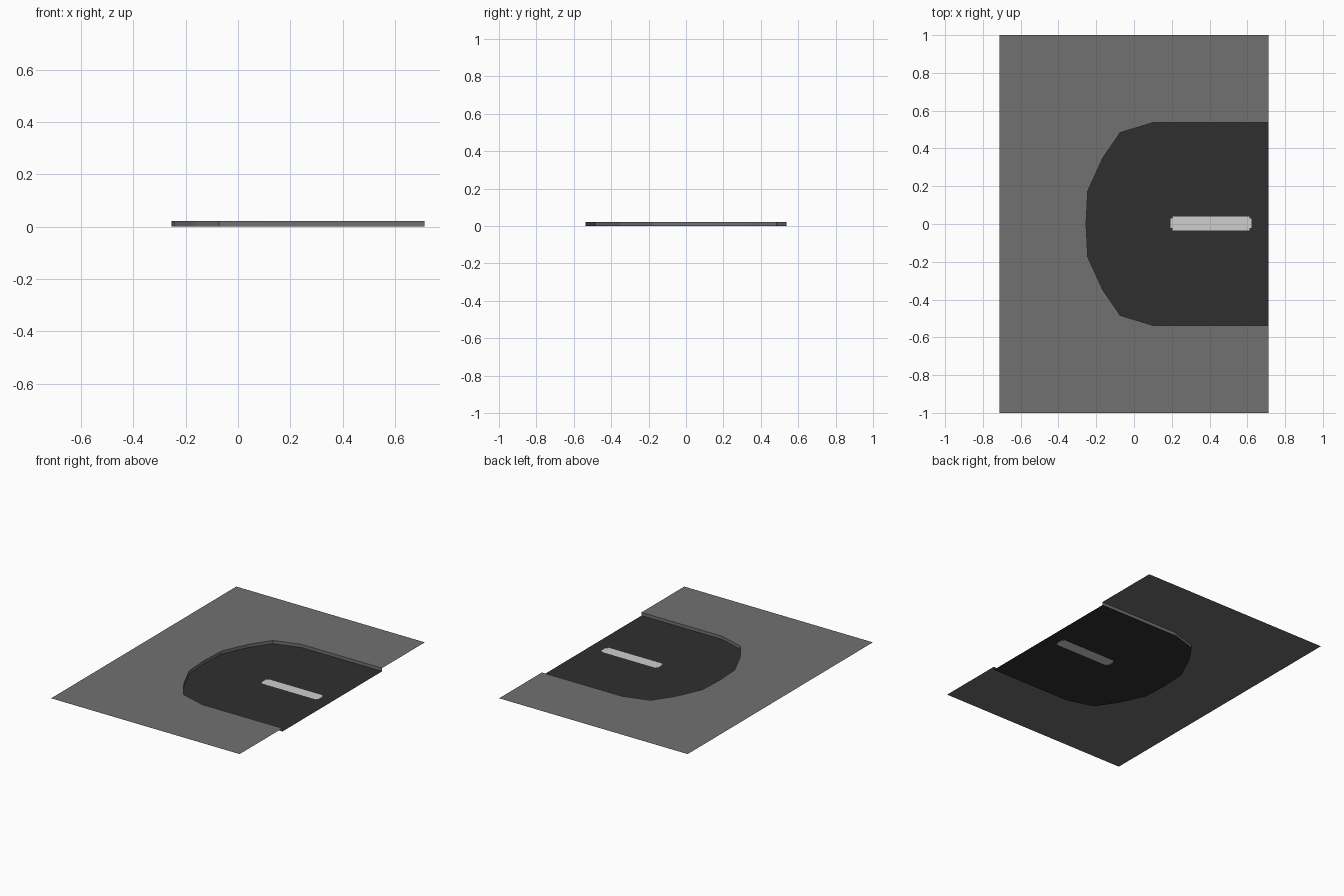
import bpy, bmesh

if "Cube" in bpy.data.objects:
    bpy.data.objects.remove(bpy.data.objects["Cube"])

CURB = 0.022       # pavement height above the road
HX = 0.713         # half width of the tile


def material(name, value):
    m = bpy.data.materials.new(name)
    m.diffuse_color = (value, value, value, 1)
    m.use_nodes = True
    m.node_tree.nodes["Principled BSDF"].inputs["Base Color"].default_value = m.diffuse_color
    return m


pavement_grey = material("pavement grey", 0.165)
asphalt = material("dark asphalt", 0.028)
paint = material("road paint", 0.62)

# Kerb line (half, y >= 0) and the tile edge point facing each kerb point
kerb = [(HX, 0.538), (0.105, 0.538), (-0.073, 0.484), (-0.165, 0.35), (-0.245, 0.175), (-0.254, 0)]
edge = [(HX, 1), (0.105, 1), (-HX, 1), (-HX, 0.35), (-HX, 0.175), (-HX, 0)]


def mirrored_half(points):
    """Continue a half outline onto the -y side."""
    return points + [(x, -y) for x, y in points[-2::-1]]


def add_object(name, bm, *mats):
    me = bpy.data.meshes.new(name)
    bm.to_mesh(me)
    bm.free()
    for m in mats:
        me.materials.append(m)
    ob = bpy.data.objects.new(name, me)
    bpy.context.collection.objects.link(ob)
    return ob


def strip(name, side_a, side_b, mat):
    """Quads between two matching point rows."""
    bm = bmesh.new()
    a = [bm.verts.new(p) for p in side_a]
    b = [bm.verts.new(p) for p in side_b]
    for i in range(len(a) - 1):
        bm.faces.new((a[i], b[i], b[i + 1], a[i + 1]))
    return add_object(name, bm, mat)


kerb, edge = mirrored_half(kerb), mirrored_half(edge)
top = [(x, y, CURB) for x, y in kerb]
low = [(x, y, 0) for x, y in kerb]

# Raised pavement sheet and the kerb wall down to the road
strip("pavement", top, [(x, y, CURB) for x, y in edge], pavement_grey)
strip("kerb_wall", low, top, pavement_grey)

# Road sheet, cut along the lines of the painted dash
bm = bmesh.new()
bm.faces.new([bm.verts.new(p) for p in low])


def cut(axis, value):
    co, no = [0, 0, 0], [0, 0, 0]
    co[axis], no[axis] = value, 1
    bmesh.ops.bisect_plane(bm, geom=bm.verts[:] + bm.edges[:] + bm.faces[:],
                           plane_co=co, plane_no=no)


for x in (0.193, 0.203, 0.612, 0.622):
    cut(0, x)
for y in (-0.035, -0.022, 0.028, 0.04):
    cut(1, y)
bmesh.ops.recalc_face_normals(bm, faces=bm.faces[:])
for f in bm.faces:
    if f.normal.z < 0:
        f.normal_flip()
    c = f.calc_center_median()
    body = 0.203 < c.x < 0.612 and -0.035 < c.y < 0.04
    ends = 0.193 < c.x < 0.622 and -0.022 < c.y < 0.028
    f.material_index = 1 if body or ends else 0
add_object("road", bm, asphalt, paint)
